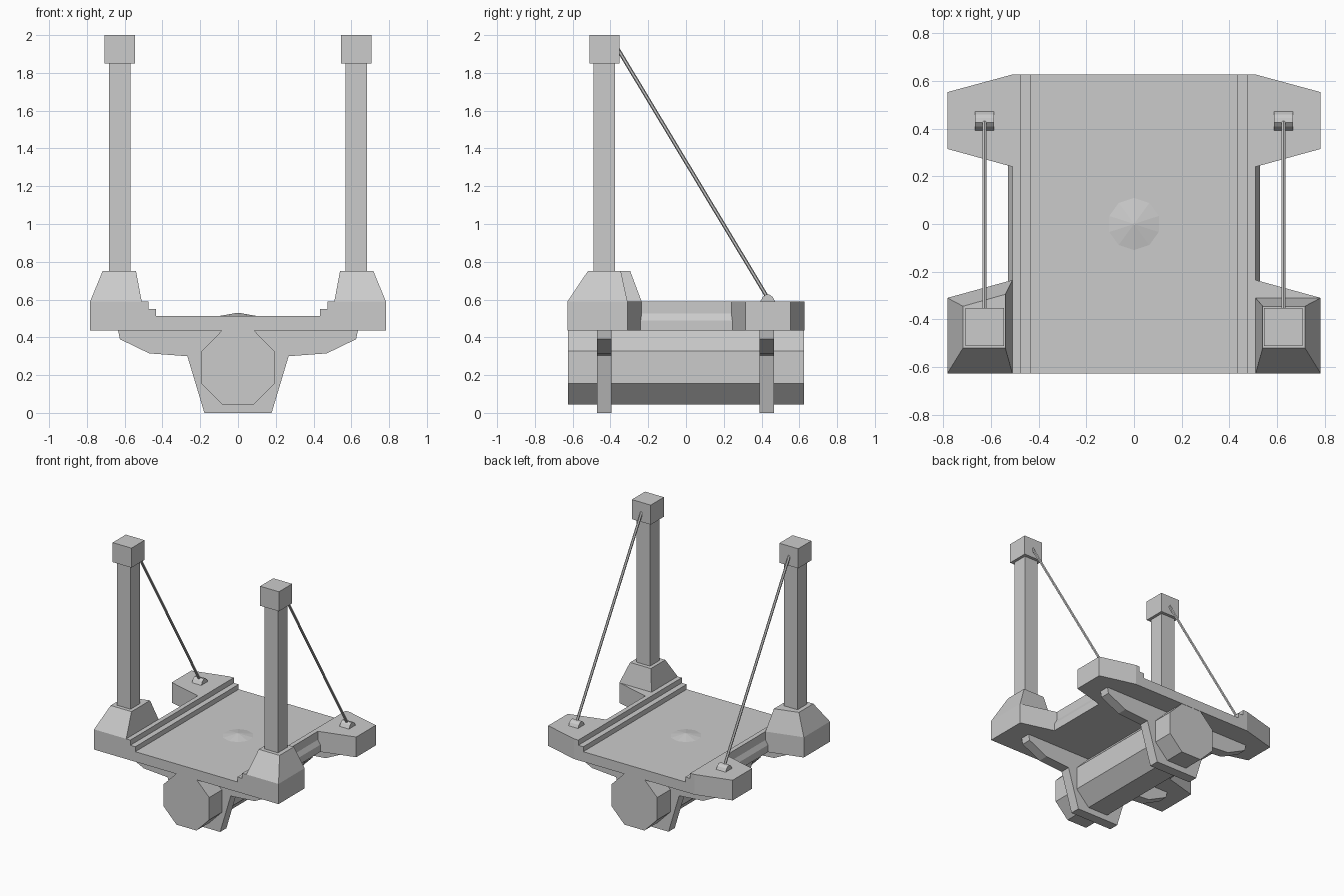
import bpy, bmesh, math
from mathutils import Vector

if "Cube" in bpy.data.objects:
    bpy.data.objects.remove(bpy.data.objects["Cube"])


def loft(name, lower, upper):
    """Solid between two matching rings of 3D points."""
    bm = bmesh.new()
    a = [bm.verts.new(p) for p in lower]
    b = [bm.verts.new(p) for p in upper]
    n = len(a)
    bm.faces.new(a)
    bm.faces.new(b)
    for i in range(n):
        j = (i + 1) % n
        bm.faces.new((a[i], a[j], b[j], b[i]))
    bmesh.ops.recalc_face_normals(bm, faces=bm.faces)
    me = bpy.data.meshes.new(name)
    bm.to_mesh(me)
    bm.free()
    ob = bpy.data.objects.new(name, me)
    bpy.context.collection.objects.link(ob)
    return ob


def prism(name, pts, axis, lo, hi):
    """Extrude a 2D profile along one axis."""
    def ring(t):
        return [{'x': (t, u, v), 'y': (u, t, v), 'z': (u, v, t)}[axis] for u, v in pts]
    return loft(name, ring(lo), ring(hi))


def box(name, cx, cy, hx, hy, z0, z1):
    return prism(name, [(cx - hx, cy - hy), (cx + hx, cy - hy),
                        (cx + hx, cy + hy), (cx - hx, cy + hy)], 'z', z0, z1)


def mirrored(half):
    return half + [(-x, z) for x, z in reversed(half)]


# Deck: shallow channel with stepped edges
prism("deck", mirrored([(0.51, 0.435), (0.51, 0.59), (0.475, 0.59), (0.475, 0.55),
                        (0.433, 0.55), (0.433, 0.512)]), 'y', -0.627, 0.627)

# Low ten-sided cone in the middle of the deck
ring = [(0.115 * math.sin(i * math.tau / 10), 0.115 * math.cos(i * math.tau / 10)) for i in range(10)]
loft("deck_boss", [(x, y, 0.511) for x, y in ring],
     [(x * 0.04, y * 0.04, 0.53) for x, y in ring])

# Octagonal barrel under the deck
prism("barrel", mirrored([(0.085, 0.045), (0.193, 0.155), (0.193, 0.327), (0.085, 0.436)]),
      'y', -0.625, 0.625)

# Cross brackets that carry the barrel and deck
for name, y in (("front_bracket", -0.433), ("back_bracket", 0.428)):
    prism(name, mirrored([(0.178, 0.0), (0.268, 0.30), (0.47, 0.315), (0.625, 0.39), (0.635, 0.436)]),
          'y', y - 0.038, y + 0.038)

for side, s in (("left", -1), ("right", 1)):
    # Wings and the lip between them
    prism(side + "_front_wing", [(s * 0.51, -0.235), (s * 0.783, -0.31), (s * 0.783, -0.627),
                                 (s * 0.51, -0.627)], 'z', 0.435, 0.59)
    prism(side + "_back_wing", [(s * 0.51, 0.24), (s * 0.783, 0.315), (s * 0.783, 0.553),
                                (s * 0.51, 0.627)], 'z', 0.435, 0.59)
    prism(side + "_deck_lip", [(s * 0.50, 0.435), (s * 0.528, 0.435), (s * 0.528, 0.49),
                               (s * 0.51, 0.525), (s * 0.50, 0.525)], 'y', -0.24, 0.245)

    # Tapered pedestal: the left one has a slanted back
    base_in, top_in = (-0.235, -0.295) if s < 0 else (-0.31, -0.345)
    loft(side + "_pedestal",
         [(s * 0.51, -0.627, 0.59), (s * 0.783, -0.627, 0.59),
          (s * 0.783, -0.31, 0.59), (s * 0.51, base_in, 0.59)],
         [(s * 0.54, -0.52, 0.75), (s * 0.717, -0.52, 0.75),
          (s * 0.717, -0.345, 0.75), (s * 0.54, top_in, 0.75)])

    # Post and cap
    box(side + "_post", s * 0.626, -0.433, 0.058, 0.058, 0.75, 1.85)
    box(side + "_post_cap", s * 0.626, -0.432, 0.08, 0.08, 1.85, 2.0)

    # Stay rod and its anchor on the back wing
    a, b = Vector((s * 0.627, 0.435, 0.605)), Vector((s * 0.627, -0.36, 1.925))
    bpy.ops.mesh.primitive_cylinder_add(vertices=6, radius=0.01, depth=(b - a).length,
                                        location=(a + b) / 2,
                                        rotation=(b - a).to_track_quat('Z', 'Y').to_euler())
    bpy.context.object.name = side + "_stay_rod"
    prism(side + "_rod_anchor", [(0.393, 0.59), (0.408, 0.615), (0.425, 0.628), (0.445, 0.625),
                                 (0.46, 0.612), (0.472, 0.59)], 'x', s * 0.627 - 0.04, s * 0.627 + 0.04)
